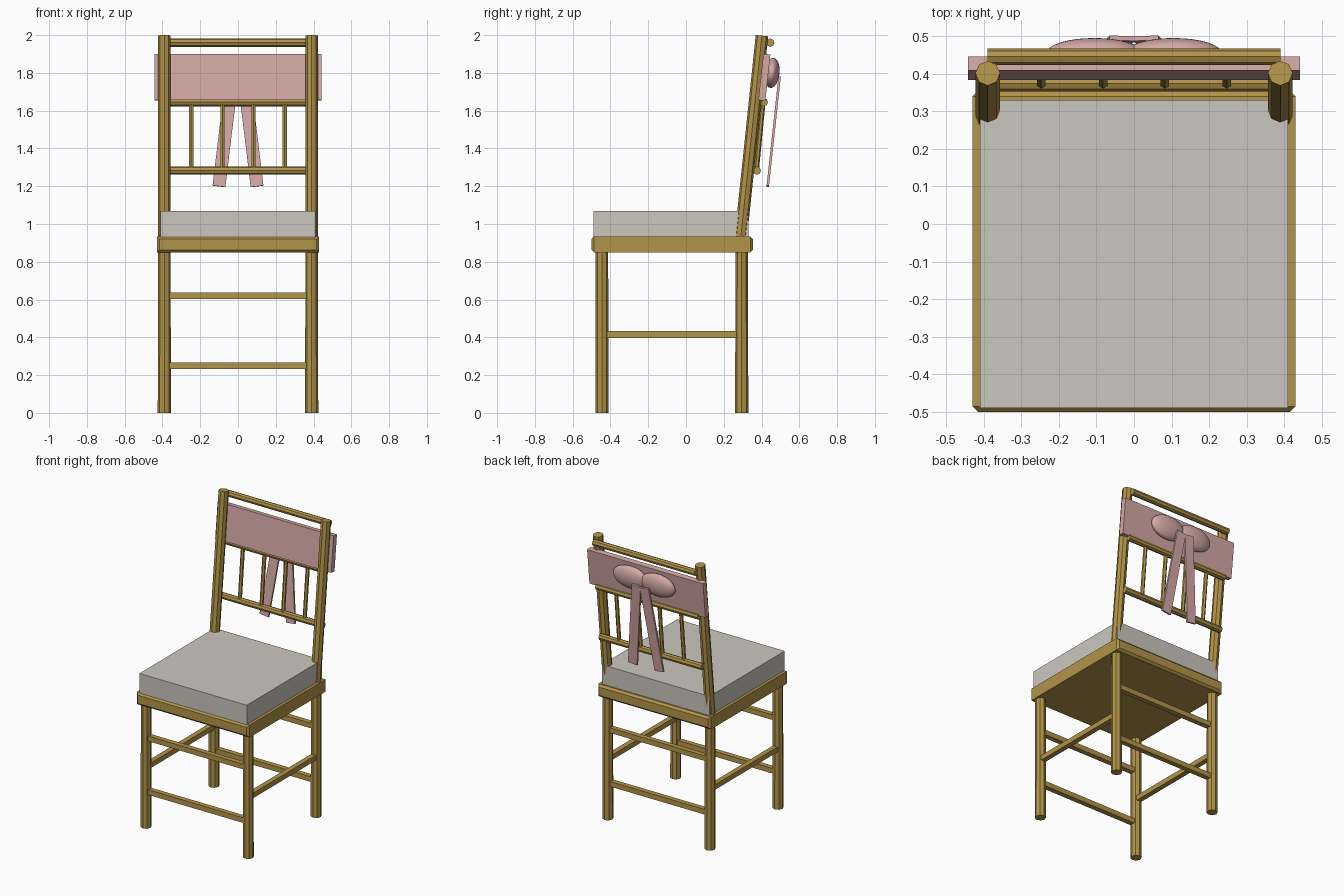
import bpy, bmesh, math
from mathutils import Vector, Matrix

cube = bpy.data.objects.get("Cube")
if cube:
    bpy.data.objects.remove(cube, do_unlink=True)


def material(name, rgb):
    m = bpy.data.materials.new(name)
    m.use_nodes = True
    m.diffuse_color = (*rgb, 1)
    m.node_tree.nodes["Principled BSDF"].inputs["Base Color"].default_value = (*rgb, 1)
    return m


WOOD = material("golden wood", (0.45, 0.295, 0.068))
FABRIC = material("cushion grey", (0.60, 0.57, 0.52))
PINK = material("dusty pink", (0.66, 0.40, 0.375))


def finish(name, bm, mat):
    bmesh.ops.recalc_face_normals(bm, faces=bm.faces)
    mesh = bpy.data.meshes.new(name)
    bm.to_mesh(mesh)
    bm.free()
    mesh.materials.append(mat)
    obj = bpy.data.objects.new(name, mesh)
    bpy.context.collection.objects.link(obj)
    return obj


def rod(name, start, end, r1, r2=None, sides=8):
    """Faceted wooden rod between two points."""
    a, b = Vector(start), Vector(end)
    bm = bmesh.new()
    bmesh.ops.create_cone(bm, cap_ends=True, segments=sides, radius1=r1,
                          radius2=r2 or r1, depth=(b - a).length)
    turn = Vector((0, 0, 1)).rotation_difference(b - a).to_matrix().to_4x4()
    bm.transform(Matrix.Translation((a + b) / 2) @ turn)
    return finish(name, bm, WOOD)


def box(name, centre, size, mat, tilt=0.0, lean=0.0, bevel=0.0):
    """Box leaning back by tilt and sideways by lean."""
    bm = bmesh.new()
    bmesh.ops.create_cube(bm, size=1)
    bm.transform(Matrix.Diagonal((*size, 1)))
    if bevel:
        # chamfer all edges except the ones running front to back
        edges = [e for e in bm.edges
                 if abs(e.verts[0].co.y - e.verts[1].co.y) < 0.01]
        bmesh.ops.bevel(bm, geom=edges, offset=bevel, segments=1,
                        affect='EDGES', clamp_overlap=True)
    bm.transform(Matrix.Translation(centre) @ Matrix.Rotation(-tilt, 4, 'X')
                 @ Matrix.Rotation(lean, 4, 'Y'))
    return finish(name, bm, mat)


LEG_X, FRONT_Y, BACK_Y = 0.39, -0.445, 0.295
TILT = math.atan(0.108)
SIDES = (("left", 1), ("right", -1))

# Legs, back posts and side stretchers
for side, s in SIDES:
    x = s * LEG_X
    for end, y in (("front", FRONT_Y), ("back", BACK_Y)):
        rod(f"{end}_leg_{side}", (x, y, 0), (x, y, 0.88), 0.035, 0.033)
    rod(f"back_post_{side}", (x, 0.287, 0.90), (x, 0.402, 1.997), 0.033)
    box(f"side_stretcher_{side}", (x, (FRONT_Y + BACK_Y) / 2, 0.415),
        (0.035, BACK_Y - FRONT_Y, 0.035), WOOD)

# Front and back stretchers
for end, y in (("front", FRONT_Y), ("back", BACK_Y)):
    for level, z in (("lower", 0.25), ("upper", 0.62)):
        box(f"{end}_stretcher_{level}", (0, y, z), (2 * LEG_X, 0.035, 0.035), WOOD)

# Seat frame and cushion
box("seat_frame", (0, -0.073, 0.892), (0.86, 0.855, 0.085), WOOD, bevel=0.014)
box("seat_cushion", (0, -0.08, 1.0), (0.82, 0.82, 0.135), FABRIC)

# Back rails
for name, y, z in (("top", 0.446, 1.96), ("middle", 0.412, 1.645), ("lower", 0.375, 1.283)):
    rod(f"back_rail_{name}", (-LEG_X, y, z), (LEG_X, y, z), 0.022)

# Spindles between the lower rails
for i in range(4):
    x = (i - 1.5) * 0.165
    rod(f"back_spindle_{i + 1}", (x, 0.373, 1.283), (x, 0.408, 1.645), 0.013, sides=6)

# Sash wrapped across the back
box("sash", (0, 0.415, 1.777), (0.885, 0.037, 0.246), PINK, tilt=TILT)

# Bow loops and hanging tails
for side, s in SIDES:
    bm = bmesh.new()
    bmesh.ops.create_uvsphere(bm, u_segments=32, v_segments=16, radius=1)
    bm.transform(Matrix.Translation((s * 0.105, 0.455, 1.80))
                 @ Matrix.Rotation(-TILT, 4, 'X')
                 @ Matrix.Diagonal((0.13, 0.04, 0.08, 1)))
    for f in bm.faces:
        f.smooth = True
    finish(f"bow_loop_{side}", bm, PINK)
    box(f"bow_tail_{side}", (s * 0.066, 0.464, 1.488), (0.068, 0.013, 0.585),
        PINK, tilt=TILT, lean=-s * 0.12)
